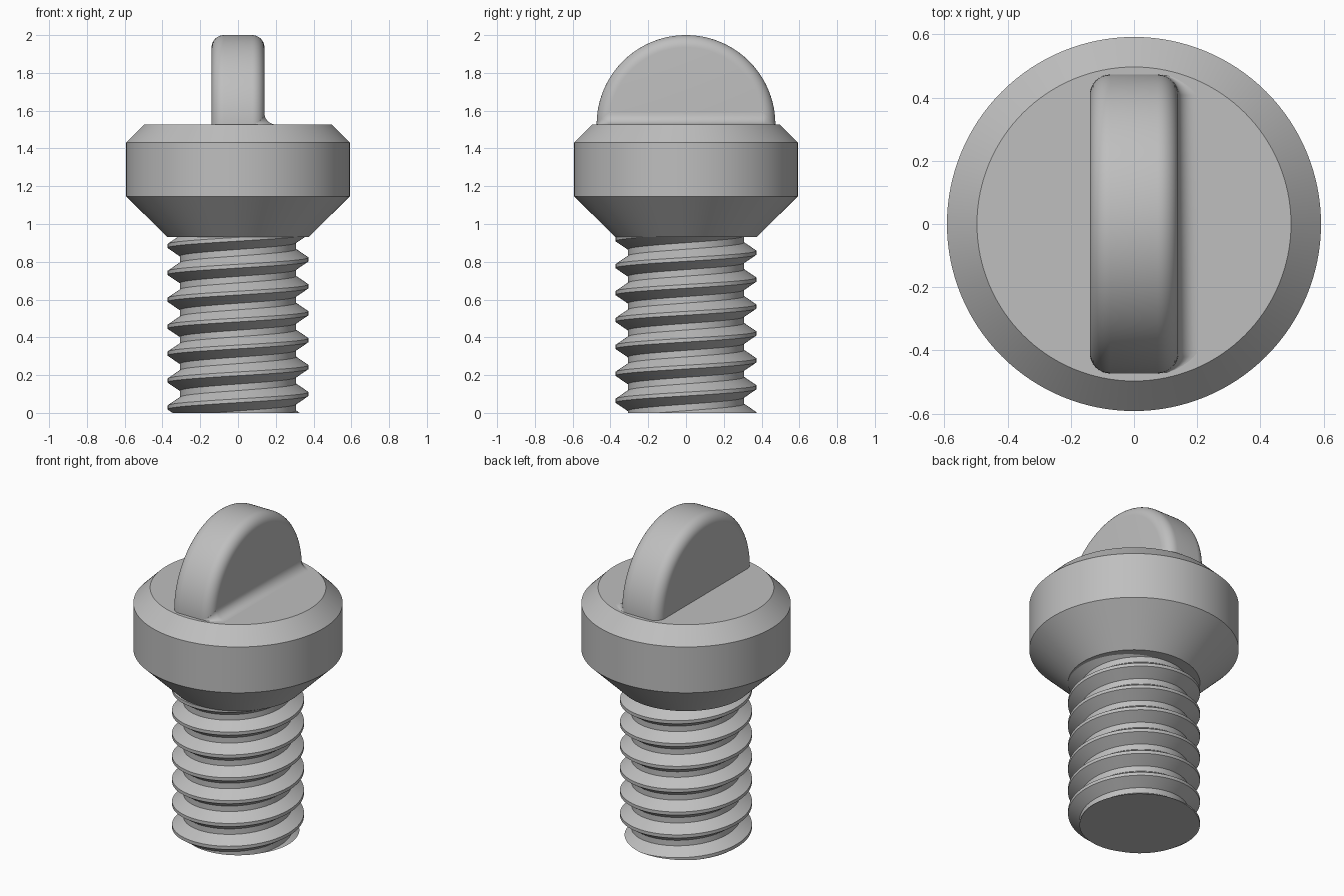
import bpy, bmesh
from math import sin, cos, pi, sqrt, radians
from mathutils import Vector

if "Cube" in bpy.data.objects:
    bpy.data.objects.remove(bpy.data.objects["Cube"], do_unlink=True)

steel = bpy.data.materials.new("plain grey")
steel.use_nodes = True
grey = (0.52, 0.52, 0.52, 1)
steel.diffuse_color = grey
steel.node_tree.nodes["Principled BSDF"].inputs["Base Color"].default_value = grey

HEAD_TOP = 1.527
FIN_R, FIN_X, ROUND = 0.473, 0.14, 0.065


def finish(name, bm, angle=25):
    bmesh.ops.recalc_face_normals(bm, faces=bm.faces)
    mesh = bpy.data.meshes.new(name)
    bm.to_mesh(mesh)
    bm.free()
    mesh.materials.append(steel)
    mesh.shade_smooth()
    mesh.set_sharp_from_angle(angle=radians(angle))
    obj = bpy.data.objects.new(name, mesh)
    bpy.context.collection.objects.link(obj)
    return obj


def loft(bm, rows, loop_rows=False, loop_cols=False):
    """Skin a grid of points with quads and return the vertex rows."""
    grid = [[bm.verts.new(p) for p in row] for row in rows]
    n, m = len(grid), len(grid[0])
    for i in range(n if loop_rows else n - 1):
        for j in range(m if loop_cols else m - 1):
            a, b = grid[i], grid[(i + 1) % n]
            k = (j + 1) % m
            bm.faces.new((a[j], a[k], b[k], b[j]))
    return grid


# Head: chamfered collar turned about the upright axis
bm = bmesh.new()
profile = [(0.373, 0.93), (0.592, 1.146), (0.592, 1.432), (0.497, HEAD_TOP)]
SIDES = 128
turns = [2 * pi * i / SIDES for i in range(SIDES)]
rings = loft(bm, [[(r * cos(t), r * sin(t), z) for t in turns] for r, z in profile],
             loop_cols=True)
bm.faces.new(rings[0])
bm.faces.new(rings[-1])
finish("head", bm)

# Shank: right-handed thread swept as a helix, then trimmed flat at both ends
PITCH, ROOT, CREST, STEPS = 0.1425, 0.308, 0.373, 96
CREST_Z = 0.1 - PITCH * 2
section = [(CREST, -0.01), (CREST, 0.01), (ROOT, 0.054), (ROOT, PITCH - 0.054),
           (CREST, PITCH - 0.01)]
rows = []
for i in range(STEPS * 10 + 1):
    t = 2 * pi * i / STEPS
    lift = CREST_Z + PITCH * i / STEPS
    rows.append([(r * cos(t), r * sin(t), lift + z) for r, z in section])
bm = bmesh.new()
loft(bm, rows)
bmesh.ops.remove_doubles(bm, verts=bm.verts, dist=0.0002)
for height, normal in ((0, (0, 0, -1)), (0.96, (0, 0, 1))):
    cut = bmesh.ops.bisect_plane(
        bm, geom=bm.verts[:] + bm.edges[:] + bm.faces[:], dist=1e-5,
        plane_co=(0, 0, height), plane_no=normal, clear_outer=True)
    rim = [e for e in cut["geom_cut"]
           if isinstance(e, bmesh.types.BMEdge) and e.is_valid and e.is_boundary]
    bmesh.ops.edgeloop_fill(bm, edges=rim)
finish("threaded_shank", bm)

# Fin: half disc with rounded rim, turned about the sideways axis
side = [(FIN_X - ROUND * (1 - cos(a)), FIN_R - ROUND * (1 - sin(a)))
        for a in [pi / 2 * k / 8 for k in range(9)]]
outline = side + [(-x, r) for x, r in reversed(side)]
arc = [-0.08 + (pi + 0.16) * i / 72 for i in range(73)]
bm = bmesh.new()
rings = loft(bm, [[(x, r * cos(t), HEAD_TOP + r * sin(t)) for t in arc]
                  for x, r in outline])
bm.faces.new(rings[0])
bm.faces.new(rings[-1])
bm.faces.new([ring[0] for ring in rings] + [ring[-1] for ring in reversed(rings)])
finish("grip_fin", bm, 40)

# Fillet: concave blend along the left foot of the fin, fading at both ends
FLAT = FIN_R - ROUND
half = [0, FLAT] + [FLAT + ROUND * f for f in (0.2, 0.4, 0.6, 0.8, 0.95)]
rows = []
for y in [-v for v in reversed(half[1:])] + half:
    over = max(0, abs(y) - FLAT)
    x0 = FIN_X - ROUND + sqrt(ROUND ** 2 - over ** 2)
    r = 0.06 * (1 - 0.85 * over / ROUND)
    row = [(x0 + r * (1 - cos(a)), y, HEAD_TOP + r * (1 - sin(a)))
           for a in [pi / 2 * k / 8 for k in range(9)]]
    row = row[::-1]
    rows.append(row + [(x0 - 0.02, y, HEAD_TOP + r), (x0 - 0.02, y, HEAD_TOP - 0.01),
                       (x0 + r, y, HEAD_TOP - 0.01)])
bm = bmesh.new()
rings = loft(bm, rows, loop_cols=True)
bm.faces.new(rings[0])
bm.faces.new(rings[-1])
finish("fin_fillet", bm, 40)
